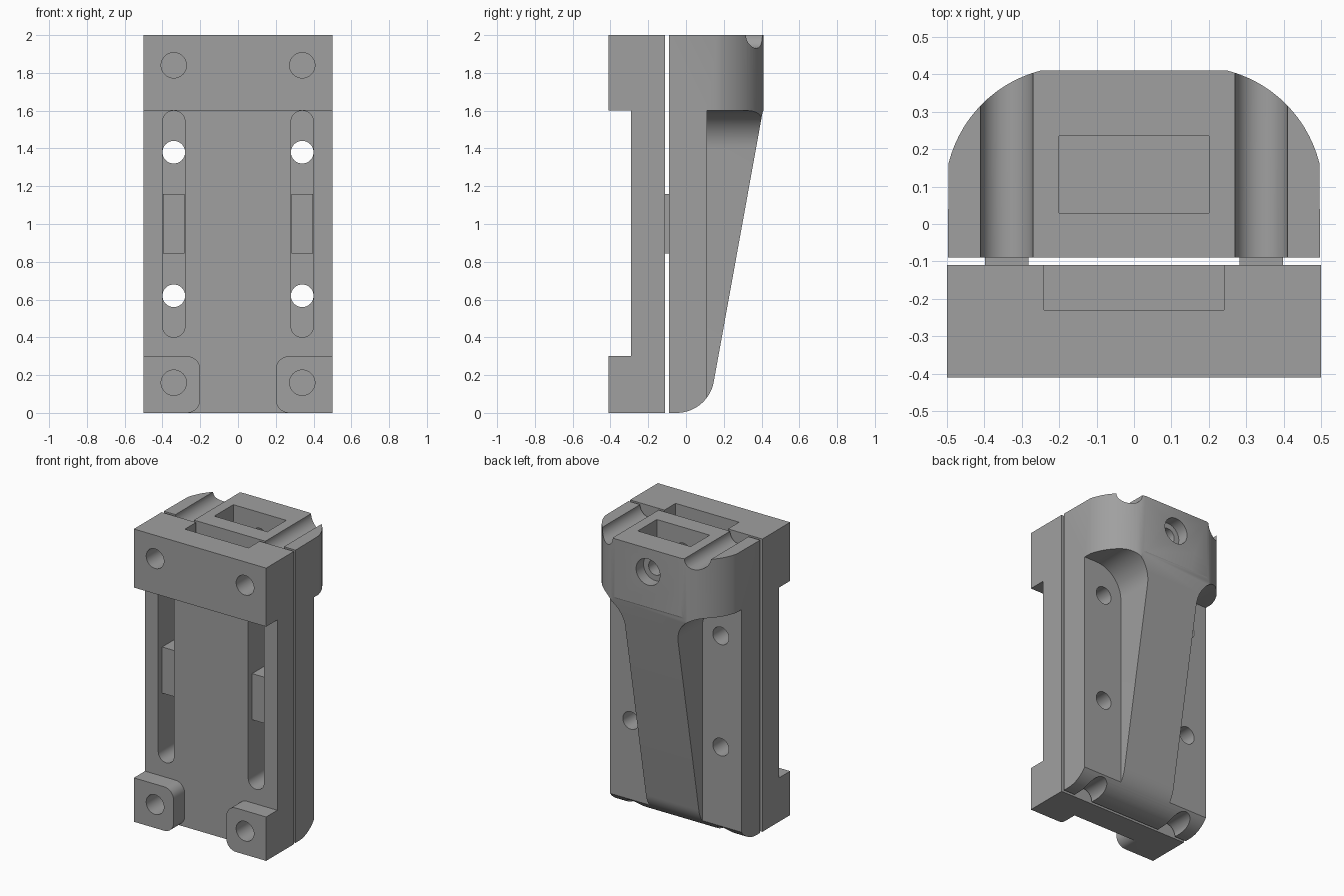
import bpy, bmesh, math
from mathutils import Vector

if "Cube" in bpy.data.objects:
    bpy.data.objects.remove(bpy.data.objects["Cube"])

grey = bpy.data.materials.new("mid_grey")
grey.diffuse_color = (0.35, 0.35, 0.35, 1)
grey.use_nodes = True
grey.node_tree.nodes["Principled BSDF"].inputs["Base Color"].default_value = grey.diffuse_color


def prism(name, pts, axis, a, b):
    """Extrude a 2D outline along an axis: x uses (y,z), y uses (x,z), z uses (x,y)."""
    def place(p, t):
        return {"x": (t, p[0], p[1]), "y": (p[0], t, p[1]), "z": (p[0], p[1], t)}[axis]
    bm = bmesh.new()
    lo = [bm.verts.new(place(p, a)) for p in pts]
    hi = [bm.verts.new(place(p, b)) for p in pts]
    bm.faces.new(lo)
    bm.faces.new(hi)
    for i in range(len(pts)):
        j = (i + 1) % len(pts)
        bm.faces.new((lo[i], lo[j], hi[j], hi[i]))
    bmesh.ops.recalc_face_normals(bm, faces=bm.faces)
    me = bpy.data.meshes.new(name)
    bm.to_mesh(me)
    bm.free()
    me.materials.append(grey)
    ob = bpy.data.objects.new(name, me)
    bpy.context.collection.objects.link(ob)
    return ob


def arc(cx, cy, r, d0, d1, n=16):
    return [(cx + r * math.cos(math.radians(d0 + (d1 - d0) * i / n)),
             cy + r * math.sin(math.radians(d0 + (d1 - d0) * i / n))) for i in range(n + 1)]


def box(name, x0, x1, y0, y1, z0, z1):
    return prism(name, [(x0, z0), (x1, z0), (x1, z1), (x0, z1)], "y", y0, y1)


def bore(x, z, r, y0, y1):
    return prism("bore", arc(x, z, r, 0, 360, 40)[:-1], "y", y0, y1)


def combine(ob, tool, op="DIFFERENCE"):
    mod = ob.modifiers.new("bool", "BOOLEAN")
    mod.operation, mod.solver, mod.object = op, "EXACT", tool
    bpy.context.view_layer.objects.active = ob
    bpy.ops.object.modifier_apply(modifier=mod.name)
    bpy.data.objects.remove(tool)


def finish(ob):
    bpy.ops.object.select_all(action="DESELECT")
    ob.select_set(True)
    bpy.context.view_layer.objects.active = ob
    bpy.ops.object.shade_smooth_by_angle(angle=math.radians(25))


# Front plate with a thick head
plate = prism("front_plate", [(-.11, 0), (-.11, 2), (-.41, 2), (-.41, 1.6), (-.29, 1.6), (-.29, 0)],
              "x", -.5, .5)
for s in (-1, 1):
    # Feet with rounded inner corners
    foot = [(.5, 0), (.5, .3)] + arc(.27, .23, .07, 90, 180, 8) + arc(.27, .07, .07, 180, 270, 8)
    combine(plate, prism("foot", [(s * x, z) for x, z in foot], "y", -.41, -.2), "UNION")
for s in (-1, 1):
    # Long slots and screw holes
    slot = arc(s * .34, 1.54, .06, 0, 180) + arc(s * .34, .46, .06, 180, 360)
    combine(plate, prism("slot", slot, "y", -.295, -.05))
    for z in (.16, 1.84):
        combine(plate, bore(s * .34, z, .067, -.5, -.05))
# Open pocket in the head
combine(plate, box("pocket", -.24, .24, -.23, -.05, 1.68, 2.1))
finish(plate)

# Rear body: tapered side profile with rounded toe
side = [(-.09, 2), (-.09, 0)] + arc(-.05, .2, .2, -90, -10.3) + [(.405, 1.59), (.41, 1.6), (.41, 2)]
body = prism("rear_body", side, "x", -.5, .5)

# Plan outline rounds the two back corners
c = Vector((.165, .08))
d0 = math.degrees(math.atan2(.41 - c.y, .25 - c.x))
d1 = math.degrees(math.atan2(.165 - c.y, .5 - c.x))
r = (Vector((.25, .41)) - c).length
right = [(.5, -.3)] + arc(c.x, c.y, r, d1, d0, 14)
right = [(min(x, .5), y) for x, y in right]
plan = right + [(-x, y) for x, y in reversed(right)]
combine(body, prism("plan", plan, "z", -.2, 2.2), "INTERSECT")

for s in (-1, 1):
    # Side recesses leaving a central rib, filleted under the head
    rec = [(.7, -.2), (.7, 1.6)] + arc(.4, 1.4, .2, 90, 180) + [(.2, -.2)]
    combine(body, prism("recess", [(s * x, z) for x, z in rec], "y", .11, .7))
    # Half-round channels at both ends, and through holes
    for z in (0, 2):
        combine(body, bore(s * .34, z, .07, -.3, .7))
    for z in (.62, 1.38):
        combine(body, bore(s * .34, z, .06, -.3, .7))

# Nut pocket and counterbored centre hole
combine(body, box("pocket", -.2, .2, .03, .235, 1.68, 2.1))
combine(body, bore(0, 1.84, .052, -.3, .7))
combine(body, bore(0, 1.84, .09, .33, .7))
finish(body)

# Guide tabs sitting in the slots
for s, side_name in ((-1, "left"), (1, "right")):
    finish(box(side_name + "_guide_tab", s * .34 - .058, s * .34 + .058, -.25, -.09, .845, 1.16))
